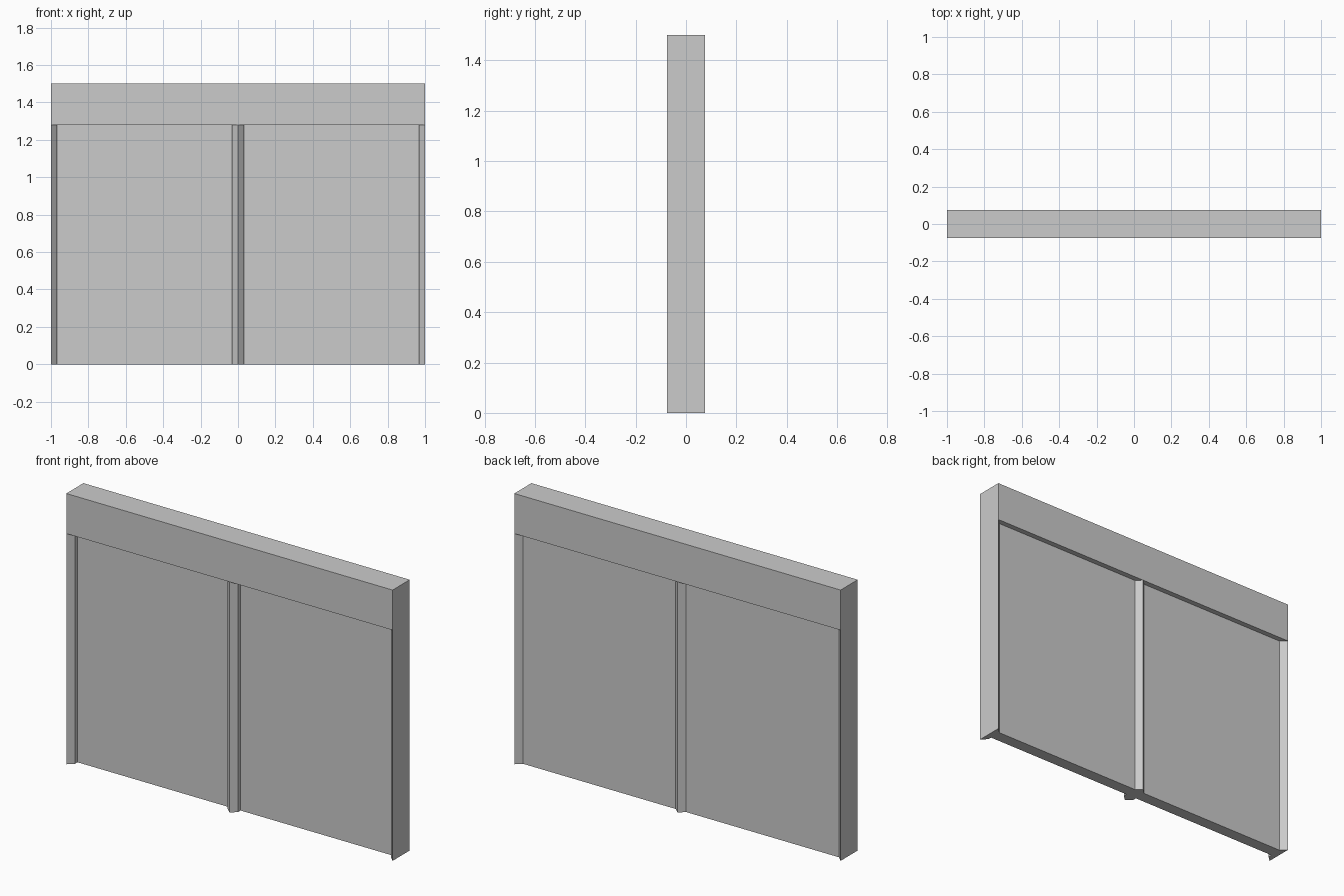
import bpy, bmesh

if "Cube" in bpy.data.objects:
    bpy.data.objects.remove(bpy.data.objects["Cube"])

HALF_X, HALF_Y, TOP, HEAD = 1.0, 0.075, 1.5, 1.278
POST, SHOULDER = 0.032, 0.045          # post half width, y where the bevel ends
PANEL_FRONT = -0.023


def prism(name, outline, z0, z1):
    """Extrude an xy outline from z0 to z1."""
    bm = bmesh.new()
    face = bm.faces.new([bm.verts.new((x, y, z0)) for x, y in outline])
    new = bmesh.ops.extrude_face_region(bm, geom=[face])["geom"]
    verts = [v for v in new if isinstance(v, bmesh.types.BMVert)]
    bmesh.ops.translate(bm, verts=verts, vec=(0, 0, z1 - z0))
    bmesh.ops.recalc_face_normals(bm, faces=bm.faces)
    mesh = bpy.data.meshes.new(name)
    bm.to_mesh(mesh)
    bm.free()
    obj = bpy.data.objects.new(name, mesh)
    bpy.context.collection.objects.link(obj)
    return obj


def rect(x0, x1, y0, y1):
    return [(x0, y0), (x1, y0), (x1, y1), (x0, y1)]


# Header beam
prism("header", rect(-HALF_X, HALF_X, -HALF_Y, HALF_Y), HEAD, TOP)

# Central post, pointed at front and back
prism("centre_post", [(0, -HALF_Y), (POST, -SHOULDER), (POST, SHOULDER),
                      (0, HALF_Y), (-POST, SHOULDER), (-POST, -SHOULDER)], 0, HEAD)

for side, s in (("left", -1), ("right", 1)):
    # Half posts at the ends
    edge, inner = s * HALF_X, s * (HALF_X - POST)
    prism(side + "_post", [(edge, -HALF_Y), (inner, -SHOULDER),
                           (inner, SHOULDER), (edge, HALF_Y)], 0, HEAD)
    # Recessed panels between the posts, flush with the rear bevels
    prism(side + "_panel", rect(s * POST, inner, PANEL_FRONT, SHOULDER), 0, HEAD)
